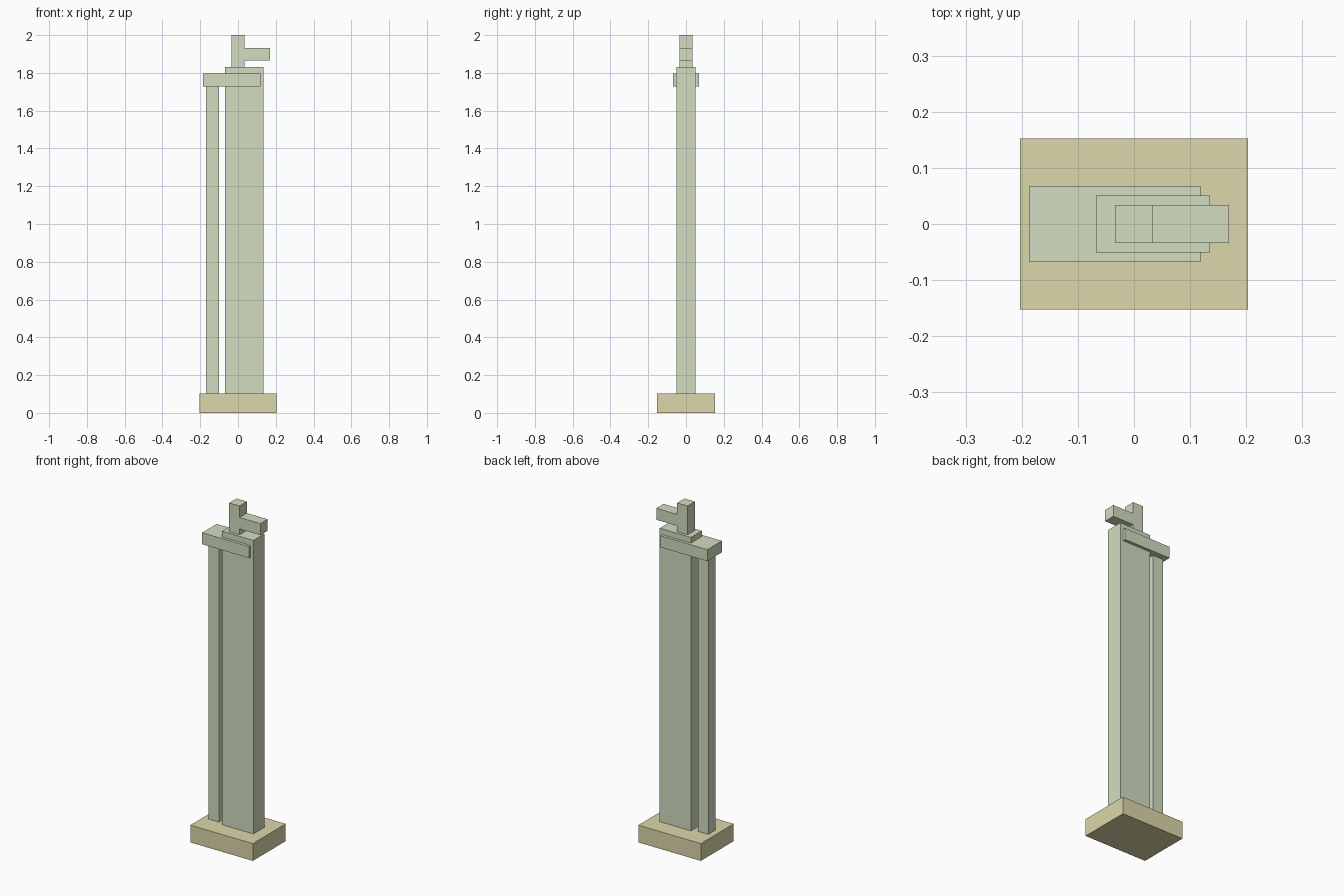
import bpy
import bmesh
from mathutils import Matrix, Vector

if "Cube" in bpy.data.objects:
    bpy.data.objects.remove(bpy.data.objects["Cube"])

U = 2 / 59  # the design grid: the model is 59 units tall


def material(name, color):
    mat = bpy.data.materials.new(name)
    mat.diffuse_color = (*color, 1)
    mat.use_nodes = True
    mat.node_tree.nodes["Principled BSDF"].inputs["Base Color"].default_value = mat.diffuse_color
    return mat


def box(name, x, half_y, z, mat):
    """Box from x and z ranges in grid units, centred on y = 0."""
    size = Vector((x[1] - x[0], 2 * half_y, z[1] - z[0])) * U
    center = Vector((sum(x) / 2, 0, sum(z) / 2)) * U
    bm = bmesh.new()
    bmesh.ops.create_cube(bm, size=1, matrix=Matrix.LocRotScale(None, None, size))
    mesh = bpy.data.meshes.new(name)
    bm.to_mesh(mesh)
    bm.free()
    mesh.materials.append(mat)
    obj = bpy.data.objects.new(name, mesh)
    obj.location = center
    bpy.context.collection.objects.link(obj)
    return obj


green = material("pale_green", (0.65, 0.72, 0.53))
sand = material("sand", (0.72, 0.68, 0.40))

# Plinth
box("base", (-6, 6), 4.5, (0, 3), sand)

# Broad main column with a slim column beside it
box("main_column", (-2, 4), 1.5, (3, 54), green)
box("slim_column", (-5, -3), 1, (3, 51), green)

# Beam tying both columns together
box("tie_beam", (-5.5, 3.5), 2, (51, 53), green)

# Top post with a side arm
box("top_post", (-1, 1), 1, (54, 59), green)
box("side_arm", (1, 5), 1, (55, 57), green)
